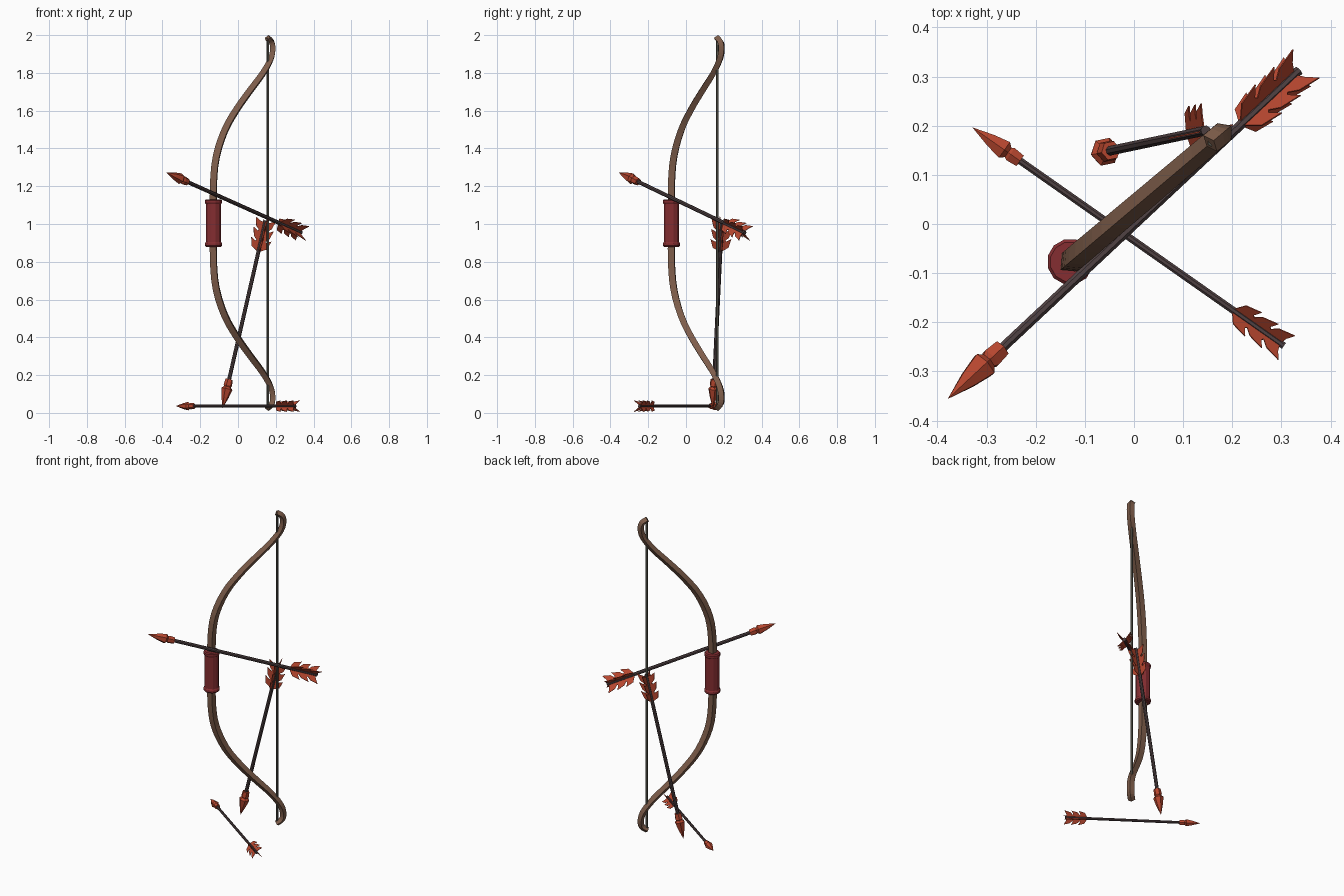
import bpy, bmesh, math
from mathutils import Vector, Matrix

if "Cube" in bpy.data.objects:
    bpy.data.objects.remove(bpy.data.objects["Cube"])


def material(name, rgb):
    m = bpy.data.materials.new(name)
    m.diffuse_color = (*rgb, 1)
    m.use_nodes = True
    m.node_tree.nodes["Principled BSDF"].inputs["Base Color"].default_value = m.diffuse_color
    return m


WOOD = material("brown_wood", (0.205, 0.108, 0.068))
GRIP = material("dark_red_leather", (0.235, 0.027, 0.031))
RED = material("orange_red", (0.47, 0.062, 0.028))
SHAFT = material("dark_shaft", (0.078, 0.052, 0.054))
CORD = material("grey_cord", (0.095, 0.092, 0.072))


def finish(name, bm, mat, matrix=Matrix()):
    bmesh.ops.recalc_face_normals(bm, faces=bm.faces)
    me = bpy.data.meshes.new(name)
    bm.to_mesh(me)
    bm.free()
    me.materials.append(mat)
    ob = bpy.data.objects.new(name, me)
    ob.matrix_world = matrix
    bpy.context.collection.objects.link(ob)
    return ob


def skin(bm, rings):
    """Bridge a list of closed rings and cap both ends."""
    vs = [[bm.verts.new(p) for p in r] for r in rings]
    n = len(vs[0])
    for a, b in zip(vs, vs[1:]):
        for i in range(n):
            j = (i + 1) % n
            bm.faces.new((a[i], a[j], b[j], b[i]))
    bm.faces.new(vs[0])
    bm.faces.new(vs[-1])


def turned(name, profile, sides, mat, matrix=Matrix()):
    """Turn (radius, z) profile round the z axis."""
    bm = bmesh.new()
    angs = [2 * math.pi * (i + 0.5) / sides for i in range(sides)]
    skin(bm, [[(r * math.cos(a), r * math.sin(a), z) for a in angs]
              for r, z in profile])
    return finish(name, bm, mat, matrix)


# ---- bow: diamond section swept along a recurve path in a diagonal plane
MID = 1.005
YAW = math.radians(40.2)
GRIP_XY = Vector((-0.13, -0.077, 0))
U = Vector((math.cos(YAW), math.sin(YAW), 0))
N = Vector((-U.y, U.x, 0))

half = [(-.13, 0), (-.13, .2), (-.115, .35), (-.07, .49), (-.008, .6),
        (.063, .7), (.13, .79), (.172, .865), (.184, .92), (.178, .958),
        (.155, .98)]
ctrl = [Vector((x, -z)) for x, z in reversed(half[1:])] + \
       [Vector(p) for p in half]


def smooth_path(pts, steps):
    ext = [2 * pts[0] - pts[1]] + pts + [2 * pts[-1] - pts[-2]]
    out = []
    for k in range(1, len(ext) - 2):
        a, b, c, d = ext[k - 1:k + 3]
        for s in range(steps):
            t = s / steps
            out.append(0.5 * (2 * b + (c - a) * t
                              + (2 * a - 5 * b + 4 * c - d) * t * t
                              + (3 * b - a - 3 * c + d) * t ** 3))
    return out + [pts[-1]]


path = smooth_path([Vector(((p.x + .13) / U.x, p.y)) for p in ctrl], 3)
rings = []
for i, p in enumerate(path):
    t = (path[min(i + 1, len(path) - 1)] - path[max(i - 1, 0)]).normalized()
    across = U * t.y + Vector((0, 0, -t.x))
    c = GRIP_XY + U * p.x + Vector((0, 0, MID + p.y))
    taper = max(0, abs(p.y) - .4) / .6
    ra, rn = .0245 - .007 * taper, .0245 - .003 * taper
    rings.append([c + across * ra, c + N * rn, c - across * ra, c - N * rn])
bm = bmesh.new()
skin(bm, rings)
finish("bow_limbs", bm, WOOD)

# grip with a raised rim at each end
turned("bow_grip",
       [(.041, -.126), (.047, -.12), (.047, -.108), (.042, -.1),
        (.042, .1), (.047, .108), (.047, .12), (.041, .126)],
       12, GRIP, Matrix.Translation(GRIP_XY + Vector((0, 0, MID))))

# bowstring
string_xy = GRIP_XY + U * (.287 / U.x)
turned("bow_string", [(.0075, -.98), (.0075, .98)], 6, CORD,
       Matrix.Translation(string_xy + Vector((0, 0, MID))))


# ---- arrows
def vane_outline(end):
    """Three swept-back barbs, as (radius, z); the tail is at z = end."""
    pts = [(.004, end - .17)]
    for k in range(3):
        a = end - .165 + k * .055
        pts += [(.024 if k else .012, a), (.043, a + .018),
                (.056, a + .064), (.03, a + .05)]
    return pts + [(.004, end - .012)]


def arrow(name, tip, tail, scale, roll):
    tip, tail = Vector(tip), Vector(tail)
    d = (tail - tip).normalized()
    side = d.cross(Vector((0, 0, 1))).normalized()
    up = side.cross(d)
    rot = Matrix((side, -up, d)).transposed().to_4x4()
    mat = Matrix.Translation(tip) @ rot @ Matrix.Scale(scale, 4)
    length = (tail - tip).length / scale
    # shaft
    turned(name + "_shaft", [(.0105, .12), (.0105, length)], 8, SHAFT, mat)
    # pointed head with stepped collar
    turned(name + "_head", [(.0005, 0), (.020, .06), (.030, .105),
                            (.018, .117), (.023, .125), (.020, .157)],
           6, RED, mat)
    # four thin vanes
    bm = bmesh.new()
    for k in range(4):
        a = roll + k * math.pi / 2
        r = Vector((math.cos(a), math.sin(a), 0))
        n = Vector((-r.y, r.x, 0)) * .0015
        skin(bm, [[r * x + Vector((0, 0, z)) + n * s
                   for x, z in vane_outline(length)] for s in (-1, 1)])
    finish(name + "_fletching", bm, RED, mat)


arrow("nocked_arrow", (-.378, -.355, 1.272), (.335, .312, .953), 1, math.pi / 4)
arrow("ground_arrow", (-.328, .196, .036), (.305, -.248, .036), .75, math.pi / 4)
arrow("leaning_arrow", (-.082, .142, .025), (.146, .19, 1.018), 1, 0)
